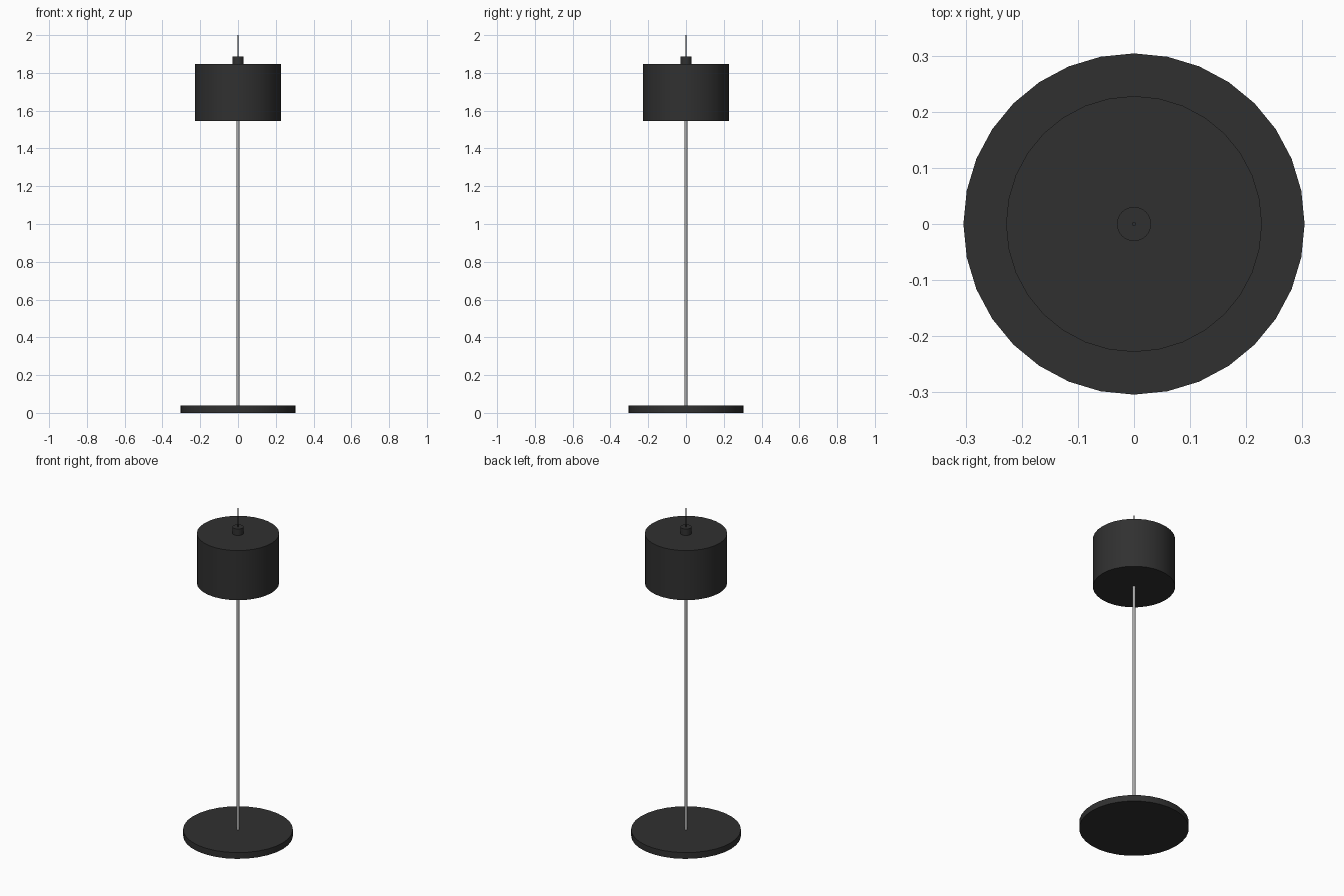
import bpy
import math

if "Cube" in bpy.data.objects:
    bpy.data.objects.remove(bpy.data.objects["Cube"])


def material(name, rgb):
    mat = bpy.data.materials.new(name)
    mat.diffuse_color = (*rgb, 1.0)
    mat.use_nodes = True
    mat.node_tree.nodes["Principled BSDF"].inputs["Base Color"].default_value = mat.diffuse_color
    return mat


black = material("black", (0.03, 0.03, 0.03))
metal = material("brushed_metal", (0.4, 0.4, 0.4))


def disc(name, radius, z0, z1, mat, sides=32):
    """Upright capped cylinder between two heights."""
    bpy.ops.mesh.primitive_cylinder_add(
        vertices=sides, radius=radius, depth=z1 - z0, location=(0, 0, (z0 + z1) / 2))
    obj = bpy.context.object
    obj.name = name
    obj.data.materials.append(mat)
    bpy.ops.object.shade_smooth_by_angle(angle=math.radians(30))
    return obj


# Floor plate and pole
disc("base", 0.304, 0.0, 0.038, black)
disc("pole", 0.0076, 0.038, 1.56, metal)

# Closed drum shade with its cap
disc("shade", 0.228, 1.545, 1.848, black)
disc("cap", 0.0304, 1.848, 1.888, black)

# Thin cord rising from the cap
disc("cord", 0.0038, 1.888, 2.0, black)
